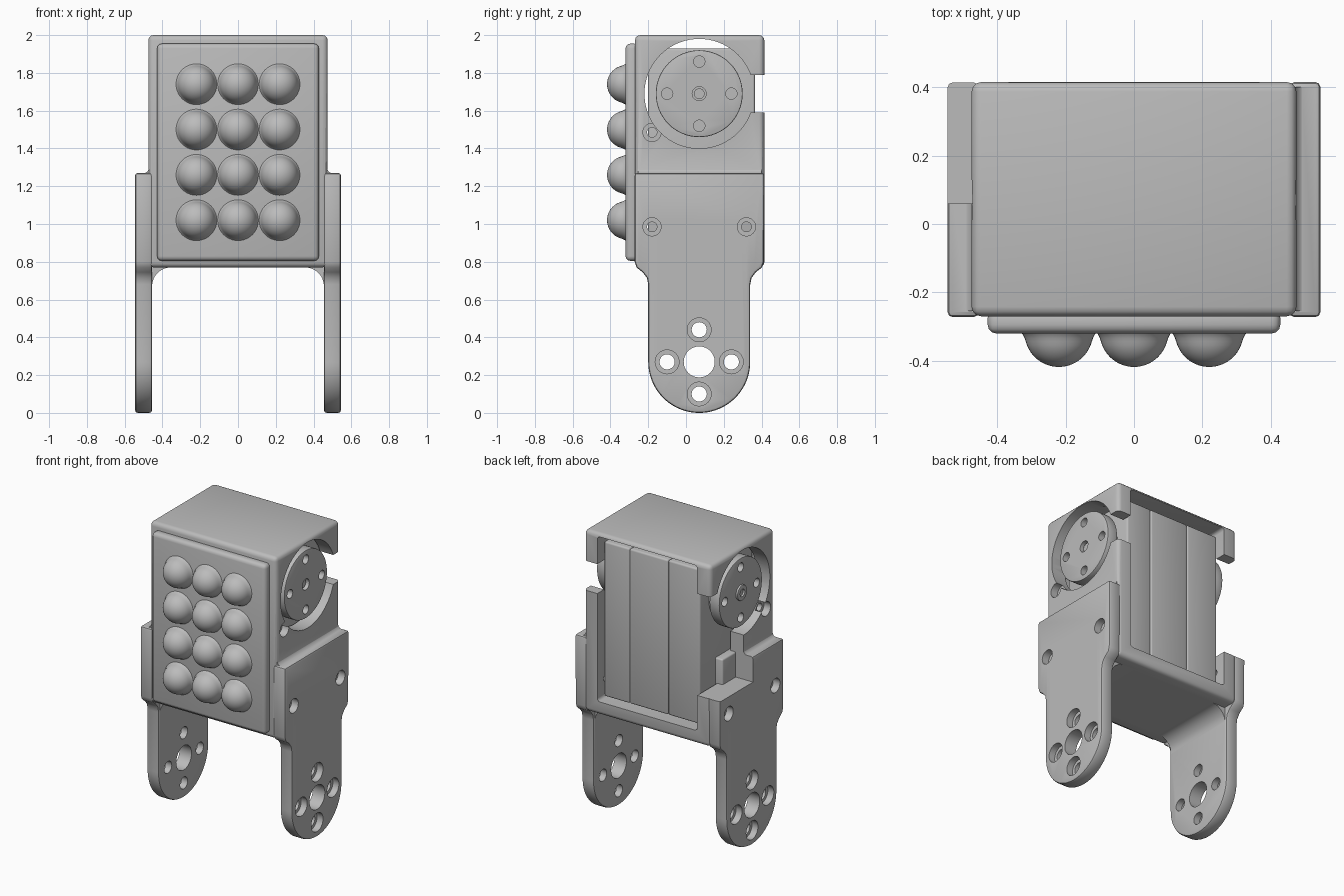
import bpy, bmesh
from math import pi, cos, sin, radians
from mathutils import Matrix, Vector

if "Cube" in bpy.data.objects:
    bpy.data.objects.remove(bpy.data.objects["Cube"])

gray = bpy.data.materials.new("plain gray")
gray.use_nodes = True
color = (0.5, 0.5, 0.5, 1)
gray.diffuse_color = color
gray.node_tree.nodes["Principled BSDF"].inputs["Base Color"].default_value = color


def finish(name, bm, bevel=0, segments=3):
    """Bevel the sharp edges and turn the mesh into an object."""
    bmesh.ops.recalc_face_normals(bm, faces=bm.faces)
    if bevel:
        sharp = [e for e in bm.edges if e.calc_face_angle(0) > 0.7]
        bmesh.ops.bevel(bm, geom=sharp, offset=bevel, segments=segments,
                        profile=0.5, affect='EDGES', clamp_overlap=True)
    me = bpy.data.meshes.new(name)
    bm.to_mesh(me)
    bm.free()
    me.materials.append(gray)
    ob = bpy.data.objects.new(name, me)
    bpy.context.collection.objects.link(ob)
    return ob


def box(name, x, y, z, bevel=0):
    bm = bmesh.new()
    size = [b - a for a, b in (x, y, z)]
    mid = [(a + b) / 2 for a, b in (x, y, z)]
    bmesh.ops.create_cube(bm, size=1, matrix=Matrix.Translation(mid) @ Matrix.Diagonal((*size, 1)))
    return finish(name, bm, bevel)


def prism(name, points, axis, lo, hi, bevel=0):
    """Extrude a (y, z) outline along x, or an (x, z) outline along y."""
    bm = bmesh.new()
    place = (lambda a, b: (lo, a, b)) if axis == 'x' else (lambda a, b: (a, lo, b))
    face = bm.faces.new([bm.verts.new(place(a, b)) for a, b in points])
    new = bmesh.ops.extrude_face_region(bm, geom=[face])["geom"]
    step = Vector((hi - lo, 0, 0) if axis == 'x' else (0, hi - lo, 0))
    bmesh.ops.translate(bm, vec=step, verts=[v for v in new if isinstance(v, bmesh.types.BMVert)])
    return finish(name, bm, bevel, 2)


def rod(name, r, x0, x1, y, z, bevel=0, sides=48):
    """Cylinder lying along x."""
    bm = bmesh.new()
    m = Matrix.Translation(((x0 + x1) / 2, y, z)) @ Matrix.Rotation(pi / 2, 4, 'Y')
    bmesh.ops.create_cone(bm, cap_ends=True, segments=sides, radius1=r, radius2=r,
                          depth=abs(x1 - x0), matrix=m)
    return finish(name, bm, bevel, 2)


def combine(ob, others, operation):
    """Apply a boolean with each helper and remove the helper."""
    bpy.context.view_layer.objects.active = ob
    for other in others:
        other.hide_render = True
        mod = ob.modifiers.new("boolean", 'BOOLEAN')
        mod.operation, mod.solver, mod.object = operation, 'EXACT', other
        bpy.ops.object.modifier_apply(modifier=mod.name)
        bpy.data.objects.remove(other)


def arc(cy, cz, r, a0, a1, n):
    return [(cy + r * cos(radians(a0 + (a1 - a0) * i / n)),
             cz + r * sin(radians(a0 + (a1 - a0) * i / n))) for i in range(n + 1)]


HY, HZ = 0.07, 1.69      # horn axis
PY, PZ = 0.07, 0.27      # leg pivot axis
around = [(0.17, 0), (-0.17, 0), (0, 0.17), (0, -0.17)]

# Bracket: rounded housing with two rounded legs and their fillets
bracket = box("bracket", (-0.475, 0.475), (-0.27, 0.415), (0.77, 2), 0.028)
shoulder = [(-0.2, 0.68), (-0.207, 0.715), (-0.23, 0.745), (-0.262, 0.77), (-0.272, 0.8)]
outline = (arc(PY, PZ, 0.27, 180, 360, 40)
           + [(2 * PY - y, z) for y, z in shoulder] + [(0.415, 1.27), (-0.272, 1.27)]
           + shoulder[::-1])
adds = []
for s in (-1, 1):
    adds.append(prism("leg", outline, 'x', s * 0.455, s * 0.545, 0.014))
    curve = arc(0.355, 0.67, 0.1, 0, 90, 10)
    corner = [(s * x, z) for x, z in curve + [(0.355, 0.79), (0.475, 0.79), (0.475, 0.67)]]
    adds.append(prism("leg_fillet", corner, 'y', -0.187, 0.327))
    curve = arc(0.51, 1.305, 0.04, 180, 270, 6)
    ledge = [(s * x, z) for x, z in curve + [(0.51, 1.25), (0.46, 1.25), (0.46, 1.305)]]
    adds.append(prism("ledge_fillet", ledge, 'y', -0.255, 0.4))
combine(bracket, adds, 'UNION')

# Openings: cavity, horn windows, rear notches and the cut-away side
cuts = [box("cavity", (-0.375, 0.375), (-0.22, 0.6), (0.86, 1.978), 0.02),
        rod("horn_window", 0.29, -0.7, 0.7, HY, HZ, sides=72),
        box("rear_notch", (-0.7, 0.7), (HY, 0.7), (1.59, 1.79)),
        box("side_cutaway", (-0.7, -0.3), (0.06, 0.7), (1.1, 1.62))]
for s in (-1, 1):
    cuts.append(rod("pivot_hole", 0.082, s * 0.4, s * 0.6, PY, PZ))
    for dy, dz in around:
        cuts.append(rod("bolt_hole", 0.04, s * 0.4, s * 0.6, PY + dy, PZ + dz, sides=32))
        cuts.append(rod("bolt_seat", 0.063, s * 0.5, s * 0.6, PY + dy, PZ + dz, sides=32))
    for y, z, face in [(-0.18, 0.985, 0.545), (0.32, 0.985, 0.545), (-0.18, 1.485, 0.475)]:
        cuts.append(rod("screw_hole", 0.026, s * 0.36, s * 0.6, y, z, sides=32))
        cuts.append(rod("screw_seat", 0.048, s * (face - 0.05), s * 0.6, y, z, sides=32))
combine(bracket, cuts, 'DIFFERENCE')

# Motor: three-part case, with a plug block on the open side
for name, x0, x1 in [("motor_left_case", 0.17, 0.36), ("motor_middle_case", -0.12, 0.17),
                     ("motor_right_case", -0.36, -0.12)]:
    box(name, (x0, x1), (-0.2, 0.365), (0.88, 1.93), 0.012)
box("motor_plug", (-0.415, -0.34), (-0.1, 0.2), (0.92, 1.27), 0.01)

# Round horns with bolt holes on both sides
for s, side in ((-1, "right"), (1, "left")):
    rod(side + "_horn_hub", 0.2, s * 0.34, s * 0.4, HY, HZ)
    horn = rod(side + "_horn", 0.23, s * 0.385, s * 0.46, HY, HZ, 0.006, 64)
    holes = [rod("hole", 0.03, s * 0.41, s * 0.5, HY + dy, HZ + dz, sides=24) for dy, dz in around]
    if s > 0:
        holes.append(rod("hole", 0.037, 0.41, 0.5, HY, HZ, sides=24))
    combine(horn, holes, 'DIFFERENCE')
    if s < 0:
        boss = rod("right_horn_boss", 0.052, -0.44, -0.473, HY, HZ, 0.005)
        combine(boss, [rod("hole", 0.025, -0.45, -0.5, HY, HZ, sides=24)], 'DIFFERENCE')
    else:
        rod("left_horn_screw", 0.028, 0.4, 0.44, HY, HZ)

# Front pad with a grid of flared domes
box("front_pad", (-0.428, 0.428), (-0.32, -0.25), (0.805, 1.955), 0.025)
profile = [(0.112, -0.002), (0.106, 0.004), (0.1, 0.016)] + arc(0, 0, 0.1, 15, 90, 12)
for row in range(4):
    for col in (-1, 0, 1):
        bm = bmesh.new()
        verts = [bm.verts.new((max(r, 0), -h, 0)) for r, h in profile]
        edges = [bm.edges.new(pair) for pair in zip(verts, verts[1:])]
        bmesh.ops.spin(bm, geom=verts + edges, axis=(0, 1, 0), cent=(0, 0, 0),
                       angle=2 * pi, steps=40)
        bmesh.ops.remove_doubles(bm, verts=bm.verts, dist=0.0003)
        dome = finish("pad_dome", bm)
        dome.location = (0.22 * col, -0.318, 1.02 + 0.24 * row)

# Smooth the rounded surfaces, keep the sharp edges
bpy.ops.object.select_all(action='DESELECT')
for ob in bpy.context.collection.objects:
    if ob.type == 'MESH':
        ob.select_set(True)
        bpy.context.view_layer.objects.active = ob
bpy.ops.object.shade_smooth_by_angle(angle=radians(35))
